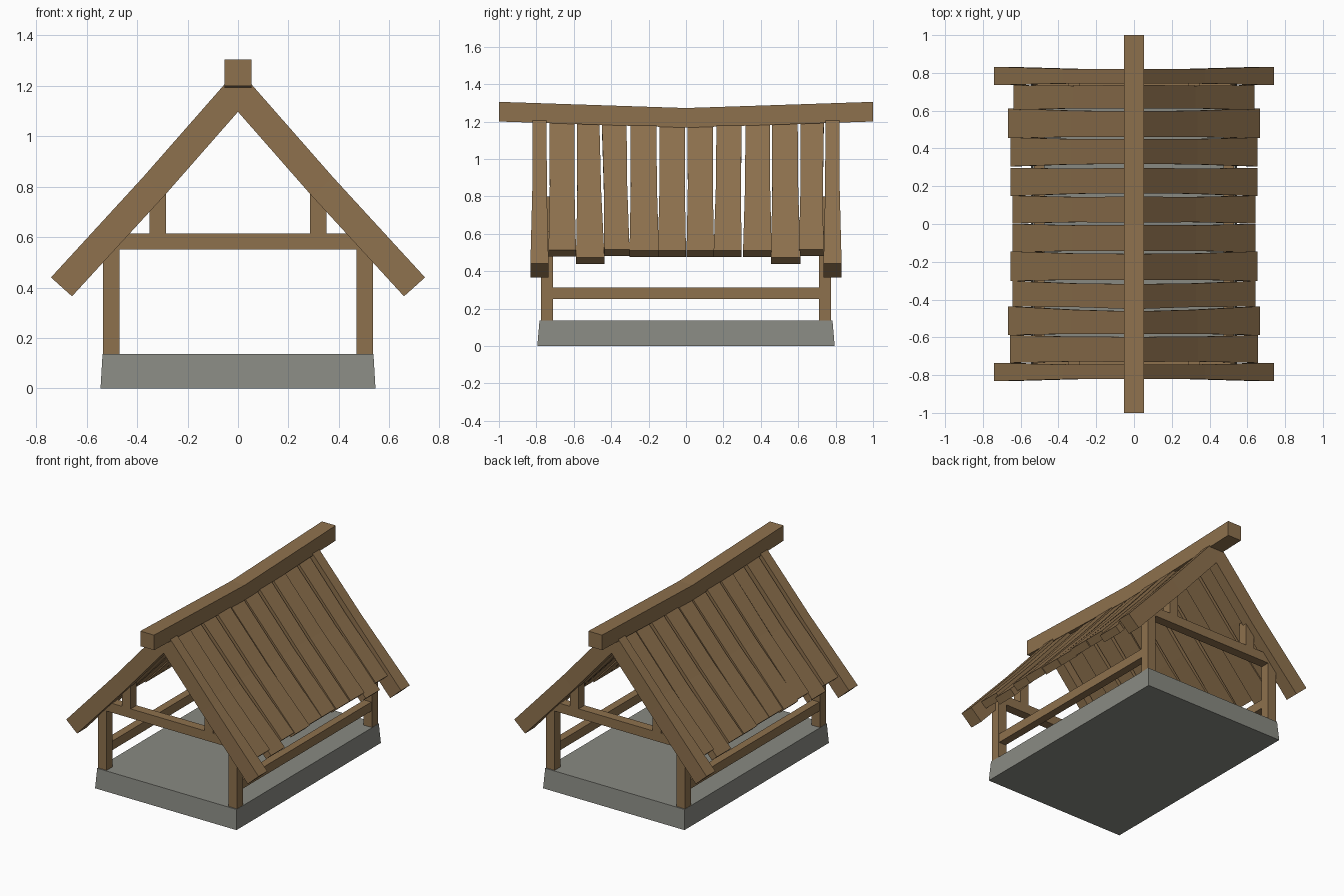
import bpy
from mathutils import Vector

if "Cube" in bpy.data.objects:
    bpy.data.objects.remove(bpy.data.objects["Cube"])


def material(name, rgb):
    m = bpy.data.materials.new(name)
    m.diffuse_color = (*rgb, 1)
    m.use_nodes = True
    m.node_tree.nodes["Principled BSDF"].inputs["Base Color"].default_value = m.diffuse_color
    return m


WOOD = material("wood", (0.27, 0.165, 0.075))
STONE = material("stone", (0.25, 0.255, 0.225))


def loft(name, rings, mat=WOOD):
    """Skin a chain of four-cornered rings into a closed solid."""
    verts = [v for r in rings for v in r]
    n = len(rings)
    faces = [(3, 2, 1, 0), tuple(range(4 * n - 4, 4 * n))]
    for i in range(n - 1):
        for k in range(4):
            a, b = 4 * i + k, 4 * i + (k + 1) % 4
            faces.append((a, b, b + 4, a + 4))
    me = bpy.data.meshes.new(name)
    me.from_pydata(verts, [], faces)
    me.materials.append(mat)
    ob = bpy.data.objects.new(name, me)
    bpy.context.collection.objects.link(ob)
    # make the normals point outwards
    import bmesh
    bm = bmesh.new()
    bm.from_mesh(me)
    bmesh.ops.recalc_face_normals(bm, faces=bm.faces)
    bm.to_mesh(me)
    bm.free()
    return ob


def rect(x0, x1, y0, y1, z):
    return [(x0, y0, z), (x1, y0, z), (x1, y1, z), (x0, y1, z)]


def box(name, x0, x1, y0, y1, z0, z1):
    return loft(name, [rect(x0, x1, y0, y1, z0), rect(x0, x1, y0, y1, z1)])


def mirror(ob, x=True, y=False):
    m = ob.modifiers.new("mirror", 'MIRROR')
    m.use_axis = (x, y, False)
    m.use_clip = m.use_mirror_merge = False


# Stone base, slightly tapered
loft("stone_base", [rect(-.545, .545, -.795, .795, 0),
                    rect(-.537, .537, -.783, .783, .137)], STONE)

# Timber frame
mirror(box("corner_post", .47, .535, -.775, -.71, .13, .56), True, True)
mirror(box("side_rail", .475, .53, -.72, .72, .25, .313))
mirror(box("tie_beam", -.535, .535, -.775, -.71, .55, .615), False, True)
mirror(box("gable_strut", .285, .35, -.775, -.71, .61, .80), True, True)

# Sagging ridge beam
loft("ridge_beam", [[(-.053, y, z), (.053, y, z), (.053, y, z + .105), (-.053, y, z + .105)]
                    for y, z in ((-1, 1.2), (0, 1.167), (1, 1.2))])

# Roof slope directions: along the slope and out of it
APEX = Vector((0, 0, 1.266))
ALONG = Vector((.668, 0, -.744))
OUT = Vector((.744, 0, .668))


def slope_board(name, start, end, top, bottom, depth, thick):
    """Board on the right slope; top and bottom are (y0, y1) pairs."""
    rings = []
    for t in (0, .5, 1):
        s = start + (end - start) * t
        sag = .006 if t == .5 else 0
        y0 = top[0] + (bottom[0] - top[0]) * t + sag * .7
        y1 = top[1] + (bottom[1] - top[1]) * t - sag * .7
        hi = APEX + ALONG * s - OUT * (depth + sag)
        lo = hi - OUT * thick
        rings.append([(p.x, y, p.z) for p, y in
                      ((hi, y0), (hi, y1), (lo, y1), (lo, y0))])
    ob = loft(name, rings)
    mirror(ob)
    return ob


# Gable rafters
for side, sgn in (("front", -1), ("back", 1)):
    slope_board(side + "_rafter", .03, 1.11, sorted((sgn * .745, sgn * .82)),
                sorted((sgn * .735, sgn * .832)), 0, .112)

# Roof boards: top y0, y1, bottom y0, y1, end, depth
boards = [(-.73, -.597, -.735, -.588, 1.00, .014),
          (-.583, -.463, -.588, -.436, 1.036, .034),
          (-.45, -.318, -.437, -.302, .988, .022),
          (-.297, -.158, -.302, -.145, 1.00, .018),
          (-.142, -.005, -.15, 0, .993, .026),
          (.008, .145, .003, .15, .993, .026),
          (.163, .298, .148, .297, 1.00, .018),
          (.318, .45, .305, .458, 1.00, .018),
          (.46, .597, .454, .612, 1.036, .034),
          (.612, .737, .604, .735, .985, .026)]
for i, (a, b, c, d, end, depth) in enumerate(boards):
    slope_board(f"roof_board_{i + 1}", .06, end, (a, b), (c, d), depth, .052)
